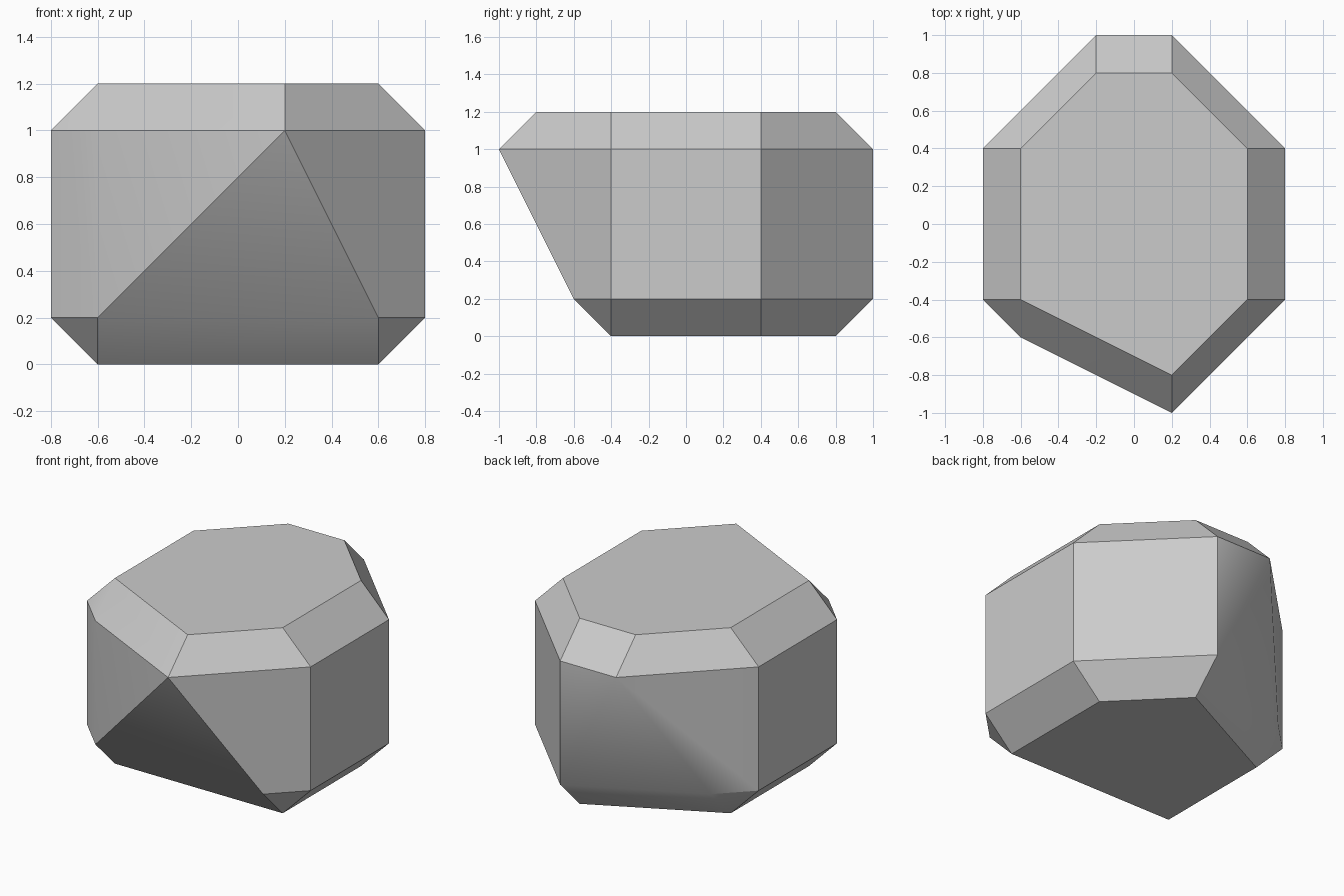
import bpy
import bmesh
from math import radians

UNIT = 0.2  # every corner sits on this grid

cube = bpy.data.objects.get("Cube")
if cube:
    bpy.data.objects.remove(cube, do_unlink=True)


def make_material(name, value):
    mat = bpy.data.materials.new(name)
    mat.use_nodes = True
    color = (value, value, value, 1)
    mat.diffuse_color = color
    mat.node_tree.nodes["Principled BSDF"].inputs["Base Color"].default_value = color
    return mat


def make_hull(name, outlines, material):
    """Wrap a convex skin around outlines given as {height: corners}."""
    bm = bmesh.new()
    for height, corners in outlines.items():
        for x, y in corners:
            bm.verts.new((x * UNIT, y * UNIT, height * UNIT))
    bmesh.ops.convex_hull(bm, input=bm.verts[:])
    # merge coplanar triangles into clean facets
    bmesh.ops.dissolve_limit(bm, angle_limit=radians(1),
                             verts=bm.verts[:], edges=bm.edges[:])
    bmesh.ops.recalc_face_normals(bm, faces=bm.faces[:])
    mesh = bpy.data.meshes.new(name)
    bm.to_mesh(mesh)
    bm.free()
    mesh.materials.append(material)
    obj = bpy.data.objects.new(name, mesh)
    bpy.context.collection.objects.link(obj)
    return obj


# Corner outlines of the stone
left_side = [(4, -2), (4, 2)]
right_side = [(-4, 2), (-4, -2)]
outlines = {
    # flat top
    6: [(1, -4), (3, -2), (3, 2), (1, 4), (-1, 4), (-3, 2), (-3, -2)],
    # upper rim with the overhanging front point
    5: [(1, -5), *left_side, (1, 5), (-1, 5), *right_side, (-3, -3)],
    # lower rim with the front and one back corner cut away
    1: [(3, -3), *left_side, (1, 5), (-3, 3), *right_side, (-3, -3)],
    # flat base
    0: [(3, -2), (3, 2), (1, 4), (-3, 2), (-3, -2)],
}

stone = make_hull("faceted_stone", outlines, make_material("stone_grey", 0.6))

# Shallow edges blend, strong edges stay crisp
bpy.ops.object.select_all(action="DESELECT")
stone.select_set(True)
bpy.context.view_layer.objects.active = stone
bpy.ops.object.shade_smooth_by_angle(angle=radians(30))
